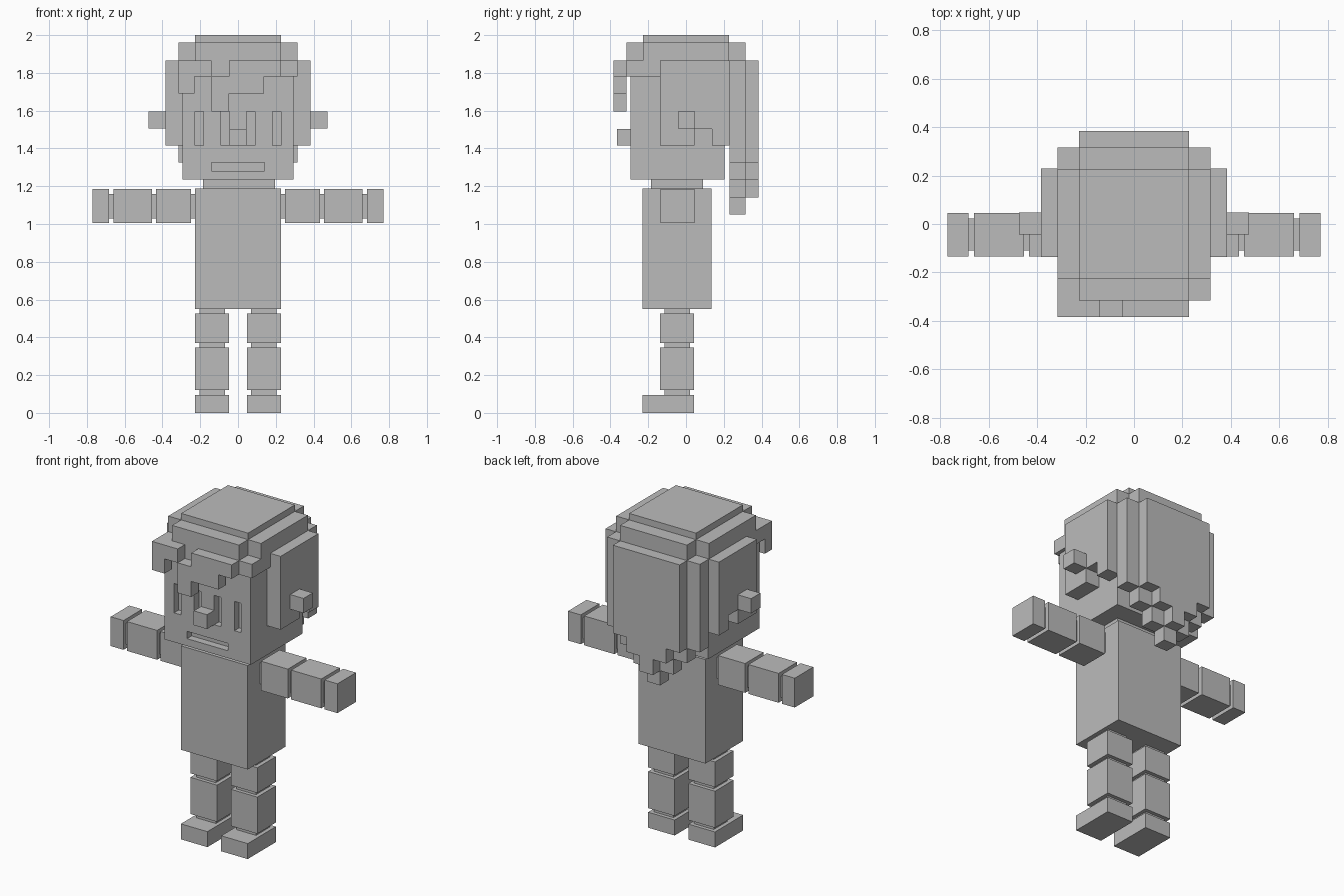
import bpy
import bmesh

grey = bpy.data.materials.new("plain_grey")
grey.diffuse_color = (0.5, 0.5, 0.5, 1)


def boxes(name, items):
    """One object made of boxes, each given as (x0, x1, y0, y1, z0, z1)."""
    bm = bmesh.new()
    for x0, x1, y0, y1, z0, z1 in items:
        verts = bmesh.ops.create_cube(bm, size=1)["verts"]
        for v in verts:
            v.co.x = x1 if v.co.x > 0 else x0
            v.co.y = y1 if v.co.y > 0 else y0
            v.co.z = z1 if v.co.z > 0 else z0
    mesh = bpy.data.meshes.new(name)
    bm.to_mesh(mesh)
    bm.free()
    mesh.materials.append(grey)
    ob = bpy.data.objects.new(name, mesh)
    bpy.context.collection.objects.link(ob)
    return ob


def mirrored(items):
    return [(-b[1], -b[0], *b[2:]) for b in items]


def pair(name, items):
    boxes("right_" + name, items)
    boxes("left_" + name, mirrored(items))


# Body and neck
boxes("torso", [(-.227, .227, -.23, .135, .55, 1.188)])
boxes("neck", [(-.185, .195, -.185, .09, 1.188, 1.235)])

# Head with eye slots and mouth cut into the face
head = boxes("head", [(-.293, .293, -.295, .205, 1.235, 1.82)])
slots = [(x - .023, x + .023, -.4, -.25, 1.415, 1.595) for x in (.068, .205)]
cutter = boxes("face_cutter", slots + mirrored(slots)
               + [(-.14, .14, -.4, -.25, 1.28, 1.325)])
cutter.hide_render = True
mod = head.modifiers.new("face_cuts", "BOOLEAN")
mod.operation = "DIFFERENCE"
mod.solver = "EXACT"
mod.object = cutter
bpy.context.view_layer.objects.active = head
bpy.ops.object.modifier_apply(modifier=mod.name)
bpy.data.objects.remove(cutter)

boxes("nose", [(-.045, .045, -.365, -.295, 1.415, 1.503)])
pair("ear", [(.385, .475, -.043, .047, 1.505, 1.595)])

# Stepped hair cap
boxes("hair_cap", [
    (-.227, .227, -.227, .227, 1.955, 2.0),
    (-.227, .227, -.315, .315, 1.865, 1.96),
    (-.315, .315, -.227, .227, 1.865, 1.96),
    (-.315, .315, -.315, .315, 1.78, 1.865),
])

# Hair over the sides, notched behind the ear
pair("side_hair", [
    (.293, .385, -.137, .23, 1.503, 1.865),
    (.293, .385, -.137, .045, 1.415, 1.503),
    (.293, .385, .137, .23, 1.415, 1.503),
])

# Ragged fringe
boxes("fringe", [
    (-.315, -.14, -.385, -.315, 1.78, 1.865),
    (-.315, -.23, -.385, -.315, 1.69, 1.78),
    (-.14, -.048, -.385, -.315, 1.595, 1.78),
    (-.048, .137, -.385, -.315, 1.69, 1.865),
    (.137, .227, -.385, -.315, 1.78, 1.865),
])

# Back hair in two layers, each stepping down to a point
inner = [(.315, 1.325), (.227, 1.235), (.135, 1.14), (.045, 1.05)]
outer = [(.227, 1.325), (.135, 1.235), (.045, 1.14)]
for name, steps, y0, y1 in (("inner_back_hair", inner, .23, .315),
                            ("outer_back_hair", outer, .315, .385)):
    top = 1.865
    items = []
    for half, low in steps:
        items.append((-half, half, y0, y1, low, top))
        top = low
    boxes(name, items)

# Arms: three blocks over a thinner core
pair("arm", [(a, b, -.135, .045, 1.005, 1.185)
             for a, b in ((.25, .433), (.455, .66), (.683, .77))]
     + [(.22, .70, -.11, .022, 1.03, 1.16)])

# Legs: foot and two blocks over a thinner core
pair("leg", [
    (.047, .227, -.23, .043, 0, .095),
    (.047, .227, -.137, .043, .12, .345),
    (.047, .227, -.137, .043, .37, .525),
    (.07, .203, -.115, .02, .08, .56),
])
